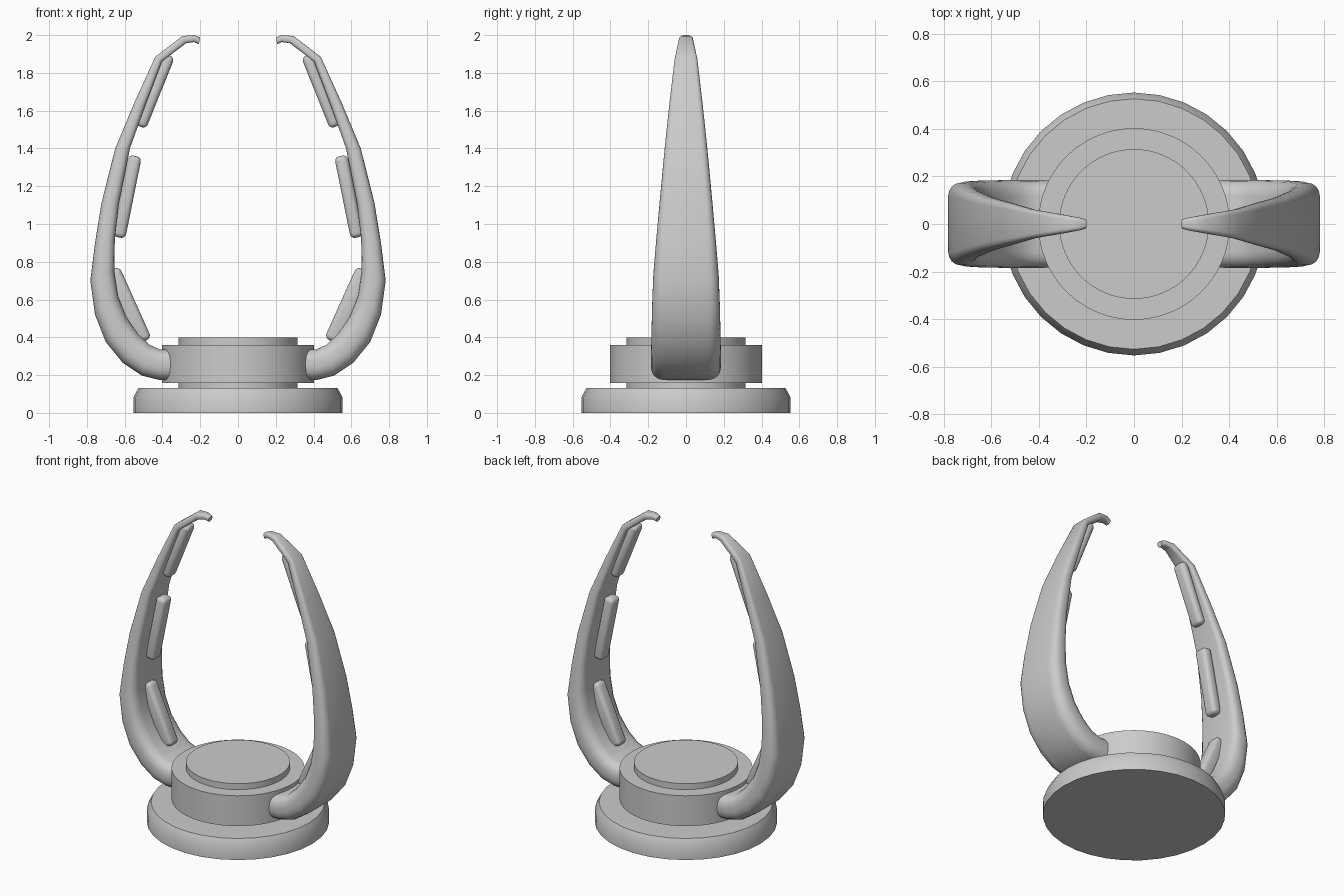
import bpy, bmesh, math
from mathutils import Vector, Matrix

if "Cube" in bpy.data.objects:
    bpy.data.objects.remove(bpy.data.objects["Cube"])


def finish(name, bm, mirror=False, angle=35):
    bmesh.ops.recalc_face_normals(bm, faces=bm.faces)
    mesh = bpy.data.meshes.new(name)
    bm.to_mesh(mesh)
    bm.free()
    ob = bpy.data.objects.new(name, mesh)
    bpy.context.collection.objects.link(ob)
    if mirror:
        ob.modifiers.new("mirror", 'MIRROR').use_mirror_merge = False
    bpy.ops.object.select_all(action='DESELECT')
    ob.select_set(True)
    bpy.context.view_layer.objects.active = ob
    bpy.ops.object.shade_smooth_by_angle(angle=math.radians(angle))
    return ob


def loft(bm, rings):
    rows = [[bm.verts.new(p) for p in ring] for ring in rings]
    for a, b in zip(rows, rows[1:]):
        for i in range(len(a)):
            j = (i + 1) % len(a)
            bm.faces.new((a[i], a[j], b[j], b[i]))
    bm.faces.new(rows[0])
    bm.faces.new(rows[-1])


def turned(name, profile, sides):
    bm = bmesh.new()
    loft(bm, [[(r * math.cos(2 * math.pi * k / sides), r * math.sin(2 * math.pi * k / sides), z)
               for k in range(sides)] for r, z in profile])
    return finish(name, bm)


# Round base, core and collar
turned("base_plate", [(0.553, 0), (0.553, 0.082), (0.527, 0.132)], 32)
turned("core_disc", [(0.315, 0.10), (0.315, 0.40)], 64)
turned("collar", [(0.403, 0.157), (0.403, 0.36)], 64)


def arm_section(ox, oz, ix, iz, half):
    """Rounded rectangle between an outer and an inner profile point."""
    outer, inner = Vector((ox, 0, oz)), Vector((ix, 0, iz))
    mid, axis = (outer + inner) / 2, (outer - inner)
    t = axis.length / 2
    axis.normalize()
    r = min(t, half) * 0.8
    pts = []
    for q, (sa, sy) in enumerate([(1, 1), (-1, 1), (-1, -1), (1, -1)]):
        for k in range(5):
            a = math.pi / 2 * (q + k / 4)
            u = sa * (t - r) + r * math.cos(a)
            v = sy * (half - r) + r * math.sin(a)
            pts.append(mid + axis * u + Vector((0, v, 0)))
    return pts


# Curved arms: outer x, z, inner x, z, half width
sections = [
    (0.33, 0.175, 0.33, 0.335, 0.183),
    (0.42, 0.175, 0.41, 0.335, 0.185),
    (0.51, 0.198, 0.468, 0.36, 0.185),
    (0.61, 0.265, 0.53, 0.42, 0.184),
    (0.70, 0.375, 0.592, 0.51, 0.182),
    (0.757, 0.52, 0.635, 0.62, 0.179),
    (0.782, 0.70, 0.655, 0.755, 0.173),
    (0.757, 0.90, 0.652, 0.92, 0.158),
    (0.722, 1.115, 0.63, 1.11, 0.14),
    (0.65, 1.40, 0.572, 1.40, 0.113),
    (0.55, 1.64, 0.49, 1.63, 0.088),
    (0.438, 1.885, 0.403, 1.86, 0.06),
    (0.295, 1.995, 0.275, 1.957, 0.037),
    (0.23, 2.0, 0.232, 1.963, 0.027),
    (0.20, 1.988, 0.208, 1.952, 0.02),
]
bm = bmesh.new()
loft(bm, [arm_section(*s) for s in sections])
finish("arms", bm, mirror=True, angle=40)


# Grip pads on the inner side of each arm
def pad(name, low, high, depth, half):
    low, high = Vector((low[0], 0, low[1])), Vector((high[0], 0, high[1]))
    along = high - low
    length = along.length
    along.normalize()
    out = Vector((along.z, 0, -along.x))
    centre = (low + high) / 2 + out * depth / 2
    rot = Matrix((out, (0, 1, 0), along)).transposed().to_4x4()
    bm = bmesh.new()
    bmesh.ops.create_cube(bm, size=1)
    bmesh.ops.scale(bm, vec=(depth, half * 2, length), verts=bm.verts)
    bmesh.ops.bevel(bm, geom=bm.edges[:], offset=0.026, segments=4, profile=0.5,
                    affect='EDGES')
    bmesh.ops.transform(bm, matrix=Matrix.Translation(centre) @ rot, verts=bm.verts)
    finish(name, bm, mirror=True)


pad("lower_pads", (0.458, 0.397), (0.628, 0.775), 0.09, 0.045)
pad("middle_pads", (0.597, 0.922), (0.51, 1.353), 0.07, 0.045)
pad("upper_pads", (0.487, 1.503), (0.335, 1.882), 0.06, 0.045)
